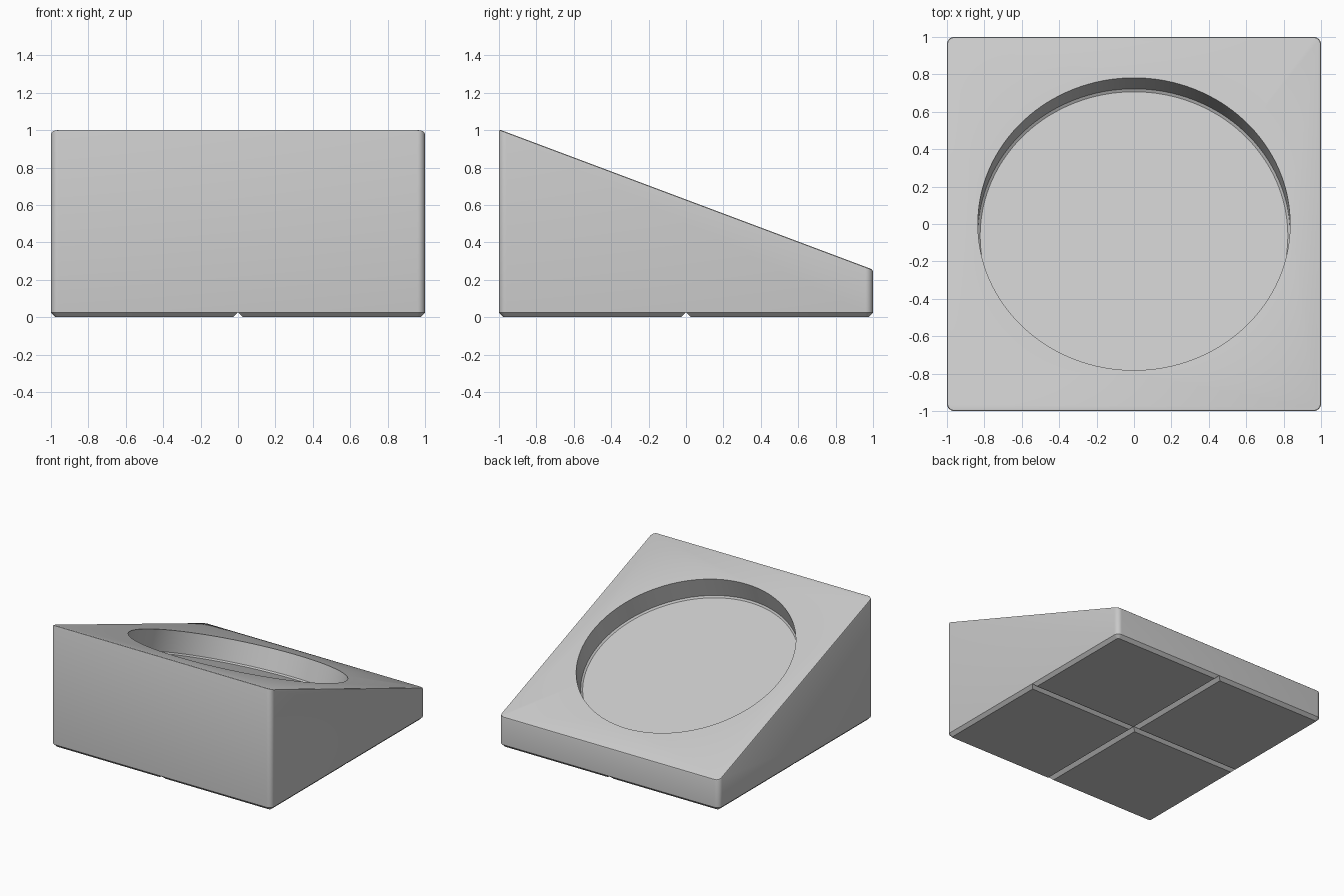
import bpy, bmesh, math
from mathutils import Matrix

if "Cube" in bpy.data.objects:
    bpy.data.objects.remove(bpy.data.objects["Cube"])

SLOPE = math.atan2(0.75, 2.0)
Z_FRONT, Z_BACK = 1.004, 0.254
MID = (Z_FRONT + Z_BACK) / 2

grey = bpy.data.materials.new("light_grey")
grey.diffuse_color = (0.58, 0.58, 0.58, 1)
grey.use_nodes = True
grey.node_tree.nodes["Principled BSDF"].inputs["Base Color"].default_value = grey.diffuse_color


def make_object(name, bm):
    bmesh.ops.recalc_face_normals(bm, faces=bm.faces[:])
    mesh = bpy.data.meshes.new(name)
    bm.to_mesh(mesh)
    bm.free()
    mesh.materials.append(grey)
    ob = bpy.data.objects.new(name, mesh)
    bpy.context.collection.objects.link(ob)
    return ob


def bevel(bm, edges, width, segments):
    bmesh.ops.bevel(bm, geom=edges, offset=width, offset_type='OFFSET',
                    segments=segments, profile=0.5, affect='EDGES')


def cut(target, cutter):
    mod = target.modifiers.new("cut", 'BOOLEAN')
    mod.operation = 'DIFFERENCE'
    mod.solver = 'EXACT'
    mod.object = cutter
    bpy.context.view_layer.objects.active = target
    bpy.ops.object.modifier_apply(modifier=mod.name)
    bpy.data.objects.remove(cutter, do_unlink=True)


# Wedge block: rounded upright corners, eased top rim, chamfered foot
bm = bmesh.new()
bmesh.ops.create_cube(bm, size=2)
for v in bm.verts:
    v.co.z = 0 if v.co.z < 0 else (Z_FRONT if v.co.y < 0 else Z_BACK)
uprights = [e for e in bm.edges
            if (e.verts[0].co - e.verts[1].co).to_2d().length < 1e-4]
bevel(bm, uprights, 0.04, 8)
bm.normal_update()
top = max(bm.faces, key=lambda f: f.normal.z)
bevel(bm, list(top.edges), 0.012, 2)
bm.normal_update()
bottom = min(bm.faces, key=lambda f: f.normal.z)
bevel(bm, list(bottom.edges), 0.025, 1)
block = make_object("wedge_block", bm)

# Round recess, square to the slope, with a small chamfer at its floor
bm = bmesh.new()
SIDES = 128
rings = []
for radius, height in [(0.8225, -0.18), (0.835, -0.1675), (0.835, 0.2)]:
    rings.append([bm.verts.new((radius * math.cos(math.tau * i / SIDES),
                                radius * math.sin(math.tau * i / SIDES), height))
                  for i in range(SIDES)])
for low, high in zip(rings, rings[1:]):
    for i in range(SIDES):
        j = (i + 1) % SIDES
        bm.faces.new((low[i], low[j], high[j], high[i]))
bm.faces.new(rings[0][::-1])
bm.faces.new(rings[-1])
bm.transform(Matrix.Translation((0, 0, MID)) @ Matrix.Rotation(-SLOPE, 4, 'X'))
cut(block, make_object("recess_cutter", bm))

# Crossing V grooves under the base
for axis in ('X', 'Y'):
    bm = bmesh.new()
    bmesh.ops.create_cube(bm, size=1)
    side = 0.026 * math.sqrt(2)
    size = (3, side, side) if axis == 'X' else (side, 3, side)
    bmesh.ops.scale(bm, vec=size, verts=bm.verts[:])
    bm.transform(Matrix.Rotation(math.pi / 4, 4, axis))
    cut(block, make_object("groove_cutter", bm))

bpy.ops.object.select_all(action='DESELECT')
block.select_set(True)
bpy.context.view_layer.objects.active = block
bpy.ops.object.shade_smooth_by_angle(angle=math.radians(25))
